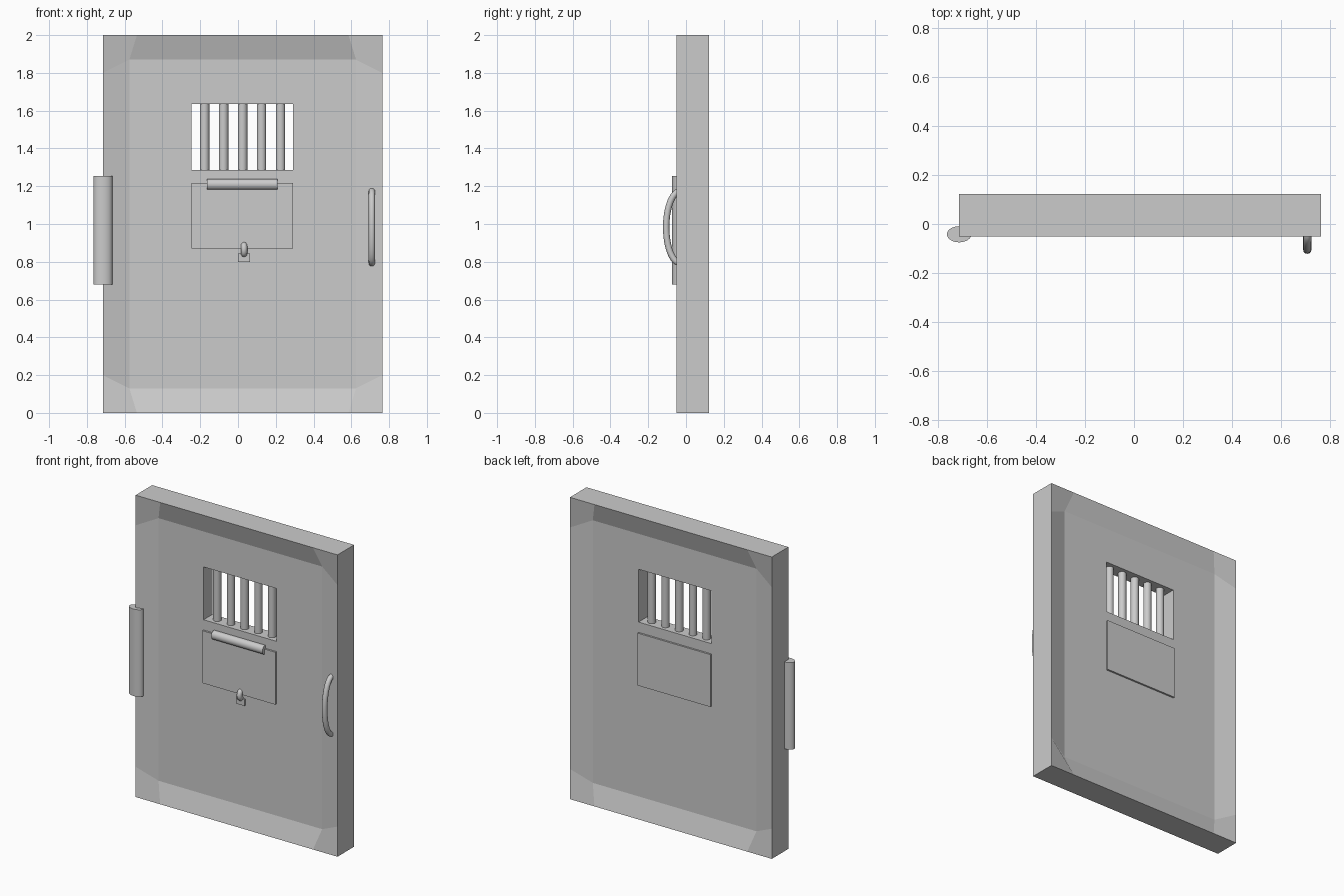
import bpy, bmesh, math

if "Cube" in bpy.data.objects:
    bpy.data.objects.remove(bpy.data.objects["Cube"])

CX = 0.025                      # door centre in x
FRONT, BACK = -0.051, 0.123     # outer faces of the slab
DEPTH = 0.04                    # recess of the middle panel
WIN = (-0.245, 0.29, 1.285, 1.635)


def box(name, x0, x1, y0, y1, z0, z1):
    bpy.ops.mesh.primitive_cube_add(size=1, location=((x0 + x1) / 2, (y0 + y1) / 2, (z0 + z1) / 2))
    ob = bpy.context.object
    ob.name = name
    ob.scale = (x1 - x0, y1 - y0, z1 - z0)
    bpy.ops.object.transform_apply(location=False, rotation=False, scale=True)
    return ob


def rod(name, loc, rx, ry, length, along_x=False):
    bpy.ops.mesh.primitive_cylinder_add(vertices=32, radius=1, depth=1, location=loc)
    ob = bpy.context.object
    ob.name = name
    ob.scale = (rx, ry, length)
    if along_x:
        ob.rotation_euler = (0, math.pi / 2, 0)
    bpy.ops.object.transform_apply(location=False, rotation=True, scale=True)
    bpy.ops.object.shade_smooth_by_angle(angle=math.radians(40))
    return ob


def arc_tube(name, x, y, z, reach, half, radius):
    """Half-ellipse tube in the yz plane, bulging toward the front."""
    cu = bpy.data.curves.new(name, 'CURVE')
    cu.dimensions = '3D'
    cu.bevel_depth = radius
    cu.bevel_resolution = 4
    cu.use_fill_caps = True
    n = 24
    sp = cu.splines.new('POLY')
    sp.points.add(n)
    for i, p in enumerate(sp.points):
        a = math.pi * i / n
        p.co = (x, y - reach * math.sin(a), z + half * math.cos(a), 1)
    ob = bpy.data.objects.new(name, cu)
    bpy.context.collection.objects.link(ob)
    bpy.ops.object.select_all(action='DESELECT')
    bpy.context.view_layer.objects.active = ob
    ob.select_set(True)
    bpy.ops.object.convert(target='MESH')
    bpy.ops.object.shade_smooth_by_angle(angle=math.radians(40))
    return bpy.context.object


# door slab: both faces recessed, cut-off inner corners, window passing through
bm = bmesh.new()
corners = [(1, 1), (-1, 1), (-1, -1), (1, -1)]
sides = []
for y_out, y_in in ((FRONT, FRONT + DEPTH), (BACK, BACK - DEPTH)):
    outer, inner, win = [], [], []
    for k, (sx, sz) in enumerate(corners):
        on_side = (CX + 0.74 * sx, 1 + 0.8 * sz)
        corner = (CX + 0.74 * sx, 1 + sz)
        on_end = (CX + 0.56 * sx, 1 + sz)
        trio = [on_side, corner, on_end] if k % 2 == 0 else [on_end, corner, on_side]
        outer += [bm.verts.new((px, y_out, pz)) for px, pz in trio]
        inner.append(bm.verts.new((CX + 0.6 * sx, y_in, 1 + 0.87 * sz)))
        win.append(bm.verts.new((WIN[1] if sx > 0 else WIN[0], y_in,
                                 WIN[3] if sz > 0 else WIN[2])))
    for k in range(4):
        n = (k + 1) % 4
        a, c, b = outer[3 * k:3 * k + 3]
        bm.faces.new((a, c, b, inner[k]))
        bm.faces.new((b, outer[3 * n], inner[n], inner[k]))
        bm.faces.new((inner[k], inner[n], win[n], win[k]))
    sides.append((outer, win))
for f, g in zip(*sides):
    for i in range(len(f)):
        j = (i + 1) % len(f)
        bm.faces.new((f[i], f[j], g[j], g[i]))
bmesh.ops.recalc_face_normals(bm, faces=bm.faces)
me = bpy.data.meshes.new("door_slab")
bm.to_mesh(me)
bm.free()
bpy.context.collection.objects.link(bpy.data.objects.new("door_slab", me))

# window bars
for i in range(5):
    rod(f"window_bar_{i + 1}", (-0.177 + 0.1005 * i, 0.036, 1.46), 0.025, 0.025, 0.37)

# food hatch with its hinge
box("hatch", -0.245, 0.29, FRONT + DEPTH - 0.012, BACK - DEPTH + 0.012, 0.87, 1.217)
rod("hatch_hinge", (0.0225, -0.018, 1.21), 0.029, 0.027, 0.375, along_x=True)

# hatch latch
box("latch_plate", 0.0, 0.064, -0.022, 0.0, 0.80, 0.843)
arc_tube("latch_loop", 0.032, -0.012, 0.865, 0.018, 0.024, 0.017)

# door hinge and pull handle
rod("door_hinge", (-0.715, -0.042, 0.967), 0.05, 0.033, 0.576)
arc_tube("door_handle", 0.709, -0.03, 0.983, 0.075, 0.19, 0.017)
